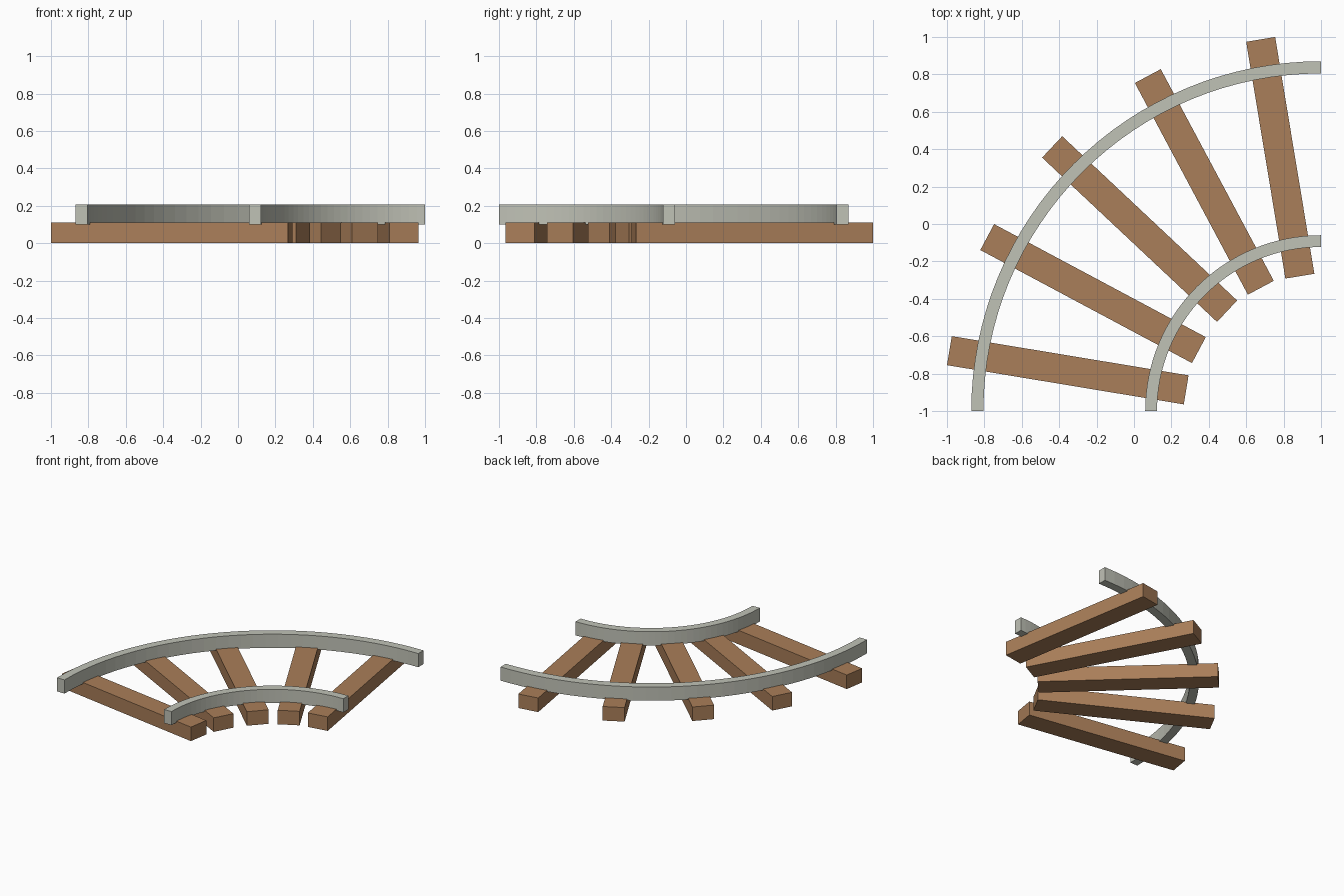
import bpy, bmesh
from math import radians, cos, sin, pi

if "Cube" in bpy.data.objects:
    bpy.data.objects.remove(bpy.data.objects["Cube"])

CX, CY = 1.0, -1.0   # centre of the curve


def material(name, color):
    m = bpy.data.materials.new(name)
    m.diffuse_color = color
    m.use_nodes = True
    m.node_tree.nodes["Principled BSDF"].inputs["Base Color"].default_value = m.diffuse_color
    return m


wood = material("wood", (0.40, 0.21, 0.10, 1))
steel = material("steel", (0.53, 0.54, 0.47, 1))


def finish(name, bm, mat):
    bmesh.ops.recalc_face_normals(bm, faces=bm.faces)
    me = bpy.data.meshes.new(name)
    bm.to_mesh(me)
    bm.free()
    me.materials.append(mat)
    ob = bpy.data.objects.new(name, me)
    bpy.context.collection.objects.link(ob)
    return ob


# Rails: rectangular section swept through a quarter circle
def rail(name, r0, r1, z0, z1, segments=32):
    bm = bmesh.new()
    rings = []
    for i in range(segments + 1):
        a = pi / 2 + pi / 2 * i / segments
        rings.append([bm.verts.new((CX + r * cos(a), CY + r * sin(a), z))
                      for r, z in ((r0, z0), (r1, z0), (r1, z1), (r0, z1))])
    for a, b in zip(rings, rings[1:]):
        for k in range(4):
            n = (k + 1) % 4
            bm.faces.new((a[k], a[n], b[n], b[k]))
    bm.faces.new(rings[0])
    bm.faces.new(rings[-1])
    return finish(name, bm, steel)


rail("outer_rail", 1.805, 1.87, 0.10, 0.207)
rail("inner_rail", 0.877, 0.94, 0.10, 0.207)


# Sleepers: boxes fanned around the curve, each slightly askew
def sleeper(i, x, y, angle):
    bm = bmesh.new()
    bmesh.ops.create_cube(bm, size=1)
    bmesh.ops.scale(bm, vec=(1.283, 0.157, 0.11), verts=bm.verts)
    ob = finish(f"sleeper_{i}", bm, wood)
    ob.location = (x, y, 0.055)
    ob.rotation_euler.z = radians(-angle)


for i, (x, y, angle) in enumerate([(-0.354, -0.782, 9.4), (-0.219, -0.372, 28.1),
                                   (0.03, -0.027, 43.2), (0.376, 0.225, 61.9),
                                   (0.782, 0.354, 80.6)], 1):
    sleeper(i, x, y, angle)
